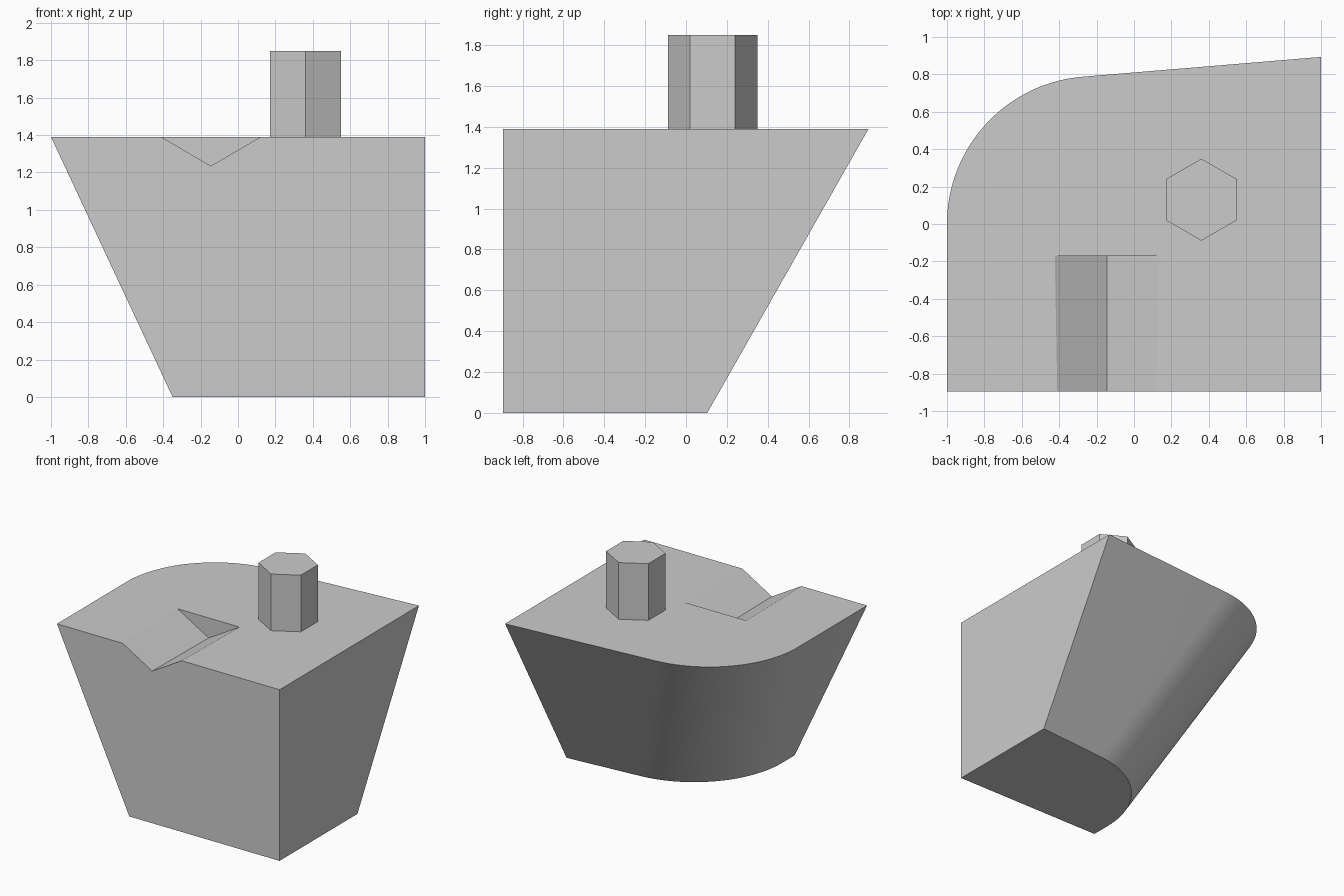
import bpy, bmesh, math
from mathutils import Vector

cube = bpy.data.objects.get("Cube")
if cube:
    bpy.data.objects.remove(cube, do_unlink=True)

grey = bpy.data.materials.new("plain_grey")
grey.use_nodes = True
colour = (0.6, 0.6, 0.6, 1)
grey.diffuse_color = colour
grey.node_tree.nodes["Principled BSDF"].inputs["Base Color"].default_value = colour

FRONT, RIGHT, TOP = -0.895, 1.0, 1.39


def loft(name, lower, upper):
    """Solid between two matching closed loops of 3D points."""
    bm = bmesh.new()
    a = [bm.verts.new(p) for p in lower]
    b = [bm.verts.new(p) for p in upper]
    bm.faces.new(a[::-1])
    bm.faces.new(b)
    for i in range(len(a)):
        j = (i + 1) % len(a)
        bm.faces.new((a[i], a[j], b[j], b[i]))
    bmesh.ops.recalc_face_normals(bm, faces=bm.faces)
    mesh = bpy.data.meshes.new(name)
    bm.to_mesh(mesh)
    bm.free()
    mesh.materials.append(grey)
    ob = bpy.data.objects.new(name, mesh)
    bpy.context.collection.objects.link(ob)
    return ob


def activate(ob):
    bpy.ops.object.select_all(action='DESELECT')
    ob.select_set(True)
    bpy.context.view_layer.objects.active = ob


# Body: rounded corner swept obliquely, trimmed flat at the front and right
def outline(cx, cy, z, radius=0.79, steps=40):
    tilt = math.radians(4.75)
    sweep = math.pi / 2 - tilt
    arc = [Vector((cx + radius * math.cos(math.pi - sweep * i / steps),
                   cy + radius * math.sin(math.pi - sweep * i / steps), z))
           for i in range(steps + 1)]
    back = arc[-1].y + (RIGHT - arc[-1].x) * math.tan(tilt)
    corners = [(RIGHT, back, z), (RIGHT, FRONT, z), (cx - radius, FRONT, z)]
    return (corners + arc[:])[::-1]


body = loft("body", outline(0.44, -0.735, 0), outline(-0.21, 0, TOP))


# V groove in the top, slightly deeper toward its closed end
def groove_section(y, drop):
    slope = 0.265 / 0.155
    lift = 0.1
    half = (drop + lift) * slope
    return [(-0.145 - half, y, TOP + lift), (-0.145, y, TOP - drop),
            (-0.145 + half, y, TOP + lift)]


cutter = loft("groove_cutter", groove_section(FRONT - 0.1, 0.154),
              groove_section(-0.17, 0.163))
cutter.hide_render = True
activate(body)
cut = body.modifiers.new("groove", 'BOOLEAN')
cut.operation = 'DIFFERENCE'
cut.solver = 'EXACT'
cut.object = cutter
bpy.ops.object.modifier_apply(modifier=cut.name)
bpy.data.objects.remove(cutter, do_unlink=True)
activate(body)
bpy.ops.object.shade_smooth_by_angle(angle=math.radians(20))

# Hexagonal post standing on the top
bpy.ops.mesh.primitive_cylinder_add(vertices=6, radius=0.219, depth=0.46,
                                    location=(0.36, 0.13, TOP + 0.23))
post = bpy.context.object
post.name = "hex_post"
post.data.materials.append(grey)
